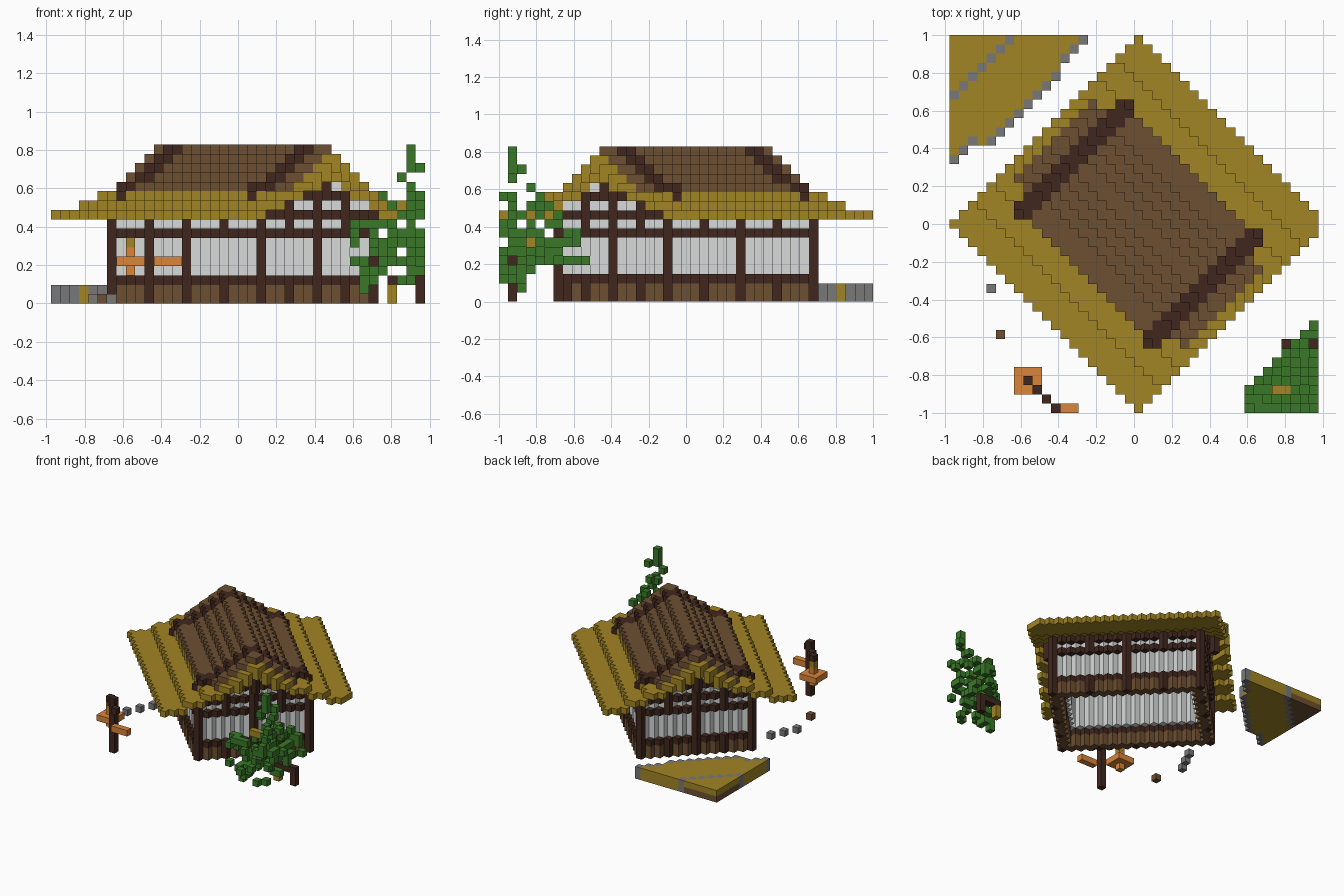
import bpy, bmesh, random

old = bpy.data.objects.get("Cube")
if old:
    bpy.data.objects.remove(old, do_unlink=True)

V = 2 / 41          # edge length of one block
random.seed(5)


def material(name, rgb):
    m = bpy.data.materials.new(name)
    m.use_nodes = True
    color = (*rgb, 1)
    m.diffuse_color = color
    m.node_tree.nodes["Principled BSDF"].inputs["Base Color"].default_value = color
    return m


thatch = material("olive thatch", (0.36, 0.235, 0.018))
brown = material("brown planks", (0.155, 0.08, 0.032))
dark = material("dark timber", (0.053, 0.02, 0.013))
white = material("pale paper", (0.68, 0.71, 0.70))
green = material("leaf green", (0.042, 0.19, 0.022))
grey = material("grey stone", (0.19, 0.19, 0.195))
orange = material("orange lamp", (0.70, 0.235, 0.045))

parts = {}          # name -> (material, set of block positions)
taken = set()


def put(name, mat, cells):
    block = parts.setdefault(name, (mat, set()))[1]
    for c in cells:
        if c not in taken:
            taken.add(c)
            block.add(c)


def build(name, mat, cells):
    """Mesh the exposed faces of a set of blocks."""
    bm = bmesh.new()
    verts = {}

    def vert(c):
        if c not in verts:
            x, y, z = c
            verts[c] = bm.verts.new((x * V, (y - 0.5) * V, z * V))
        return verts[c]

    for c in sorted(cells):
        for axis in range(3):
            for side in (0, 1):
                n = list(c)
                n[axis] += 2 * side - 1
                if tuple(n) in taken:
                    continue
                ring = []
                for s, t in ((0, 0), (1, 0), (1, 1), (0, 1)):
                    k = list(c)
                    k[axis] += side
                    k[(axis + 1) % 3] += s
                    k[(axis + 2) % 3] += t
                    ring.append(vert(tuple(k)))
                if not side:
                    ring.reverse()
                bm.faces.new(ring)
    mesh = bpy.data.meshes.new(name)
    bm.to_mesh(mesh)
    bm.free()
    mesh.materials.append(mat)
    bpy.context.collection.objects.link(bpy.data.objects.new(name, mesh))


def eave(u):
    """Layer of the thatch at distance u from the ridge."""
    u = abs(u)
    if u <= 7:
        return 15 - u // 2
    return 11 if u <= 11 else 10 if u <= 15 else 9


# The house stands diagonally: u runs across the ridge, w along it
plan = [(p, q, p + q, p - q) for p in range(-20, 20) for q in range(-20, 21)]

# Roof: thatch with a plank covering and two dark battens on top
for p, q, u, w in plan:
    au, aw = abs(u), abs(w)
    if au > 20 or aw > 20:
        continue
    top = eave(u)
    put("thatch_roof", thatch, [(p, q, top)])
    if aw >= 19 and au <= 5:
        put("thatch_roof", thatch, [(p, q, top - 1)])
    if 13 <= aw <= 15 and au <= 12:
        put("roof_battens", dark, [(p, q, top + 1)])
    elif aw <= 18 and au <= (11 if aw < 13 else 8):
        put("plank_roof", brown, [(p, q, top + 1)])


def shell(u, w, m, n):
    return abs(u) <= m and abs(w) <= n and (abs(u) > m - 2 or abs(w) > n - 2)


# Walls: plank base, timber beams and posts, paper panels
for p, q, u, w in plan:
    au, aw = abs(u), abs(w)
    corner = au == 12 and aw == 16
    middle = (au == 12 and w == 0) or (aw == 16 and u == 0)
    stud = (au == 12 and aw == 8) or (aw == 16 and au == 6)
    frame, panel = shell(u, w, 12, 16), shell(u, w, 11, 15)
    gable = aw >= 15 and au <= 12
    for k in range(eave(u)):
        if k > 9 and not gable:
            break
        post = corner or middle or (stud and not 3 <= k <= 6)
        if post or (frame and k in (2, 7, 9, 11)):
            put("timber_frame", dark, [(p, q, k)])
        elif frame and k < 2:
            put("wall_base", brown, [(p, q, k)])
        elif panel and k > 2 and (k < 10 or aw <= 15):
            put("paper_panels", white, [(p, q, k)])

# Short king posts under both gable peaks
for s in (-1, 1):
    put("gable_posts", dark, [(9 * s, -9 * s, k) for k in (11, 12, 13, 14)])

# Raised field in the back corner with a bowed stone edging and an inner one
for p, q, u, w in plan:
    rim = -25 if abs(u) <= 8 else -26 if u > 0 else -27
    if w <= rim:
        for k in (0, 1):
            if w in (rim, -34):
                put("field_edging", grey, [(p, q, k)])
            elif w < -34 and k == 0:
                put("field_soil", brown, [(p, q, k)])
            else:
                put("field", thatch, [(p, q, k)])

# Stepping stones
put("stepping_stones", grey, [(-16 + s, -7 + 2 * s, 0) for s in range(3)])
put("stepping_block", brown, [(-15, -12, 0)])

# Lamp post: pole, diagonal arm and two hanging lamps
put("lamp_pole", dark, [(-10, -19, k) for k in range(9)])
put("lamp_arm", dark, [(-12 + s, -17 - s, 7) for s in range(4)])
put("lamp_cord", thatch, [(-12, -17, 6)])
put("lamps", orange, [(-12, -17, k) for k in (3, 4, 5)])
put("lamps", orange, [(p, q, 4) for p in (-13, -12, -11) for q in (-18, -17, -16)])
put("lamps", orange, [(p, -20, 4) for p in (-9, -8, -7)])

# Tree: low forked trunk, two thatch-coloured blocks and loose leaf blocks
put("tree_trunk", dark, [(19, -13, k) for k in range(3)])
put("tree_trunk", dark, [(p, -13, 2) for p in (16, 17, 18)])
put("tree_root", thatch, [(16, -13, 0), (16, -13, 1)])
put("tree_bud", thatch, [(15, -18, 9), (16, -18, 9)])
for p, q, u, w in plan:
    if p >= 12 and w >= 30 and (p, q) not in ((16, -13), (19, -13)):
        low = 2 if q <= -17 else 4
        high = 11 if p >= 16 and q <= -14 else 9
        for k in random.sample(range(low, high), random.choice((1, 2, 2))):
            put("leaves", green, [(p, q, k)])
put("leaves", green, [(18, -19, k) for k in (11, 14, 15, 16)])
put("leaves", green, [(17, -19, 13), (19, -18, 14), (19, -20, 11),
                      (18, -17, 12), (15, -16, 11), (13, -18, 1)])

for name, (mat, cells) in parts.items():
    build(name, mat, cells)
